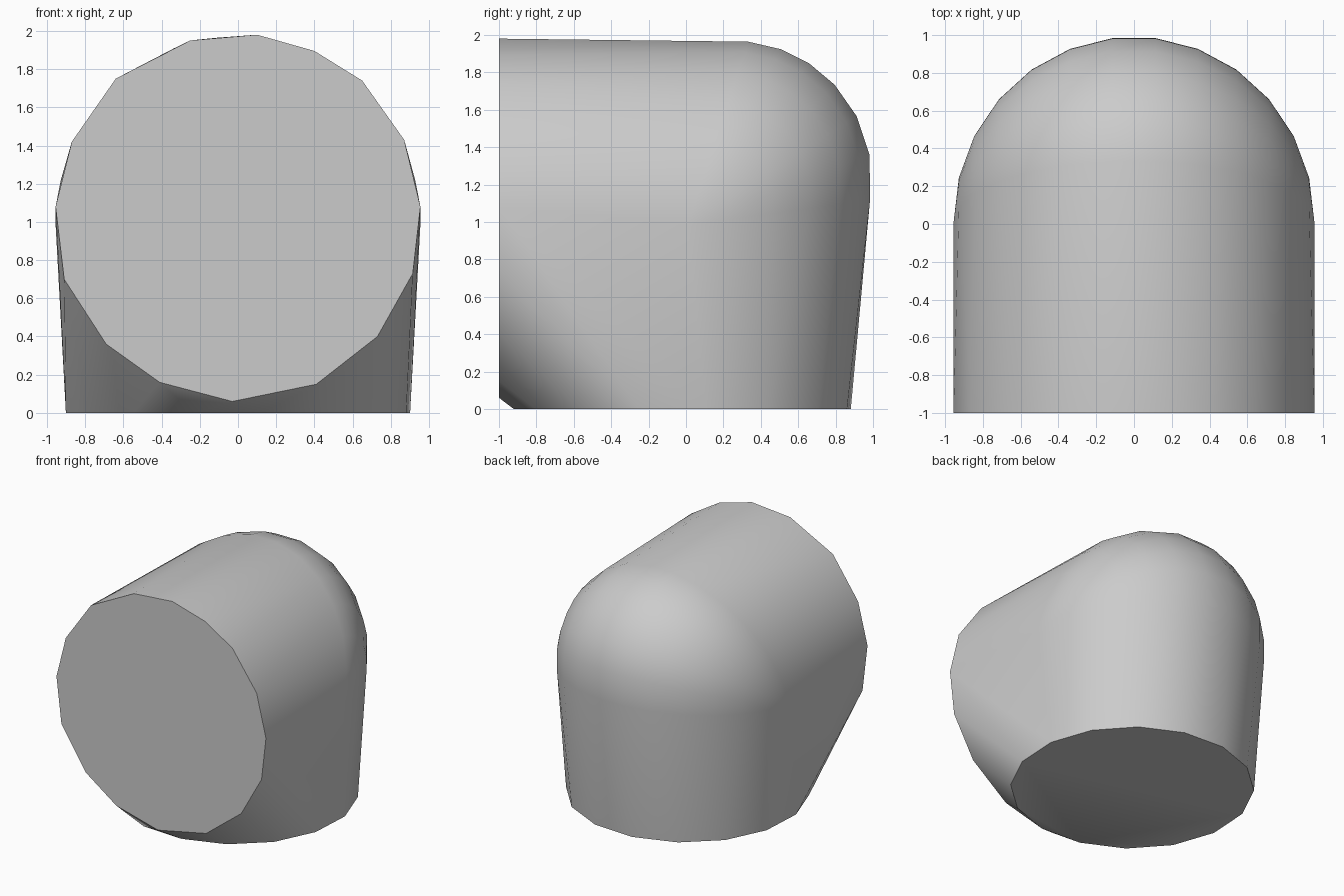
import bpy
import bmesh
from math import sin, cos, radians, pi

cube = bpy.data.objects.get("Cube")
if cube:
    bpy.data.objects.remove(cube, do_unlink=True)


def make_material(name, colour):
    material = bpy.data.materials.new(name)
    material.use_nodes = True
    material.diffuse_color = colour
    material.node_tree.nodes["Principled BSDF"].inputs["Base Color"].default_value = colour
    return material


def front_rim():
    """Slightly uneven round opening on the front plane, as (x, z) pairs."""
    outline = [(-0.03, 0.06), (0.41, 0.15), (0.73, 0.4), (0.915, 0.73),
               (0.955, 1.08), (0.87, 1.43), (0.65, 1.74), (0.4, 1.895),
               (0.1, 1.98), (-0.25, 1.95), (-0.64, 1.75), (-0.87, 1.42),
               (-0.955, 1.08), (-0.91, 0.7), (-0.69, 0.36), (-0.41, 0.16)]
    return [(x, -1, z) for x, z in outline]


def bottom_rim(radius=0.91, sides=16, turn=radians(8)):
    """Round opening on the ground plane."""
    angles = [2 * pi * i / sides + turn for i in range(sides)]
    return [(radius * cos(a), radius * sin(a) - 0.02, 0) for a in angles]


def rounded_bend(half_width=0.955, reach=0.99, strips=13):
    """Outer back of the elbow: a rounded corner that shrinks towards each side."""
    points = []
    for i in range(strips + 1):
        across = pi * i / strips
        size = reach * sin(across)
        for degrees in (-9, 10, 27, 43, 57, 70, 84):
            t = radians(degrees)
            points.append((half_width * cos(across),
                           0.01 + size * (0.25 + 0.75 * cos(t)),
                           0.985 + size * (0.25 + 0.75 * sin(t))))
    return points


# Elbow body: one convex skin stretched over both rims and the bend
bm = bmesh.new()
for point in front_rim() + bottom_rim() + rounded_bend():
    bm.verts.new(point)
bmesh.ops.remove_doubles(bm, verts=bm.verts[:], dist=0.002)
hull = bmesh.ops.convex_hull(bm, input=bm.verts[:], use_existing_faces=False)
loose = [v for v in bm.verts if not v.link_faces]
bmesh.ops.delete(bm, geom=loose, context="VERTS")
bmesh.ops.dissolve_limit(bm, angle_limit=radians(0.5),
                         verts=bm.verts[:], edges=bm.edges[:])
bmesh.ops.recalc_face_normals(bm, faces=bm.faces[:])

mesh = bpy.data.meshes.new("elbow_body")
bm.to_mesh(mesh)
bm.free()
body = bpy.data.objects.new("elbow_body", mesh)
bpy.context.collection.objects.link(body)
mesh.materials.append(make_material("plain_grey", (0.6, 0.6, 0.6, 1)))

# Smooth skin with crisp rims
bpy.ops.object.select_all(action="DESELECT")
body.select_set(True)
bpy.context.view_layer.objects.active = body
bpy.ops.object.shade_smooth_by_angle(angle=radians(35))
